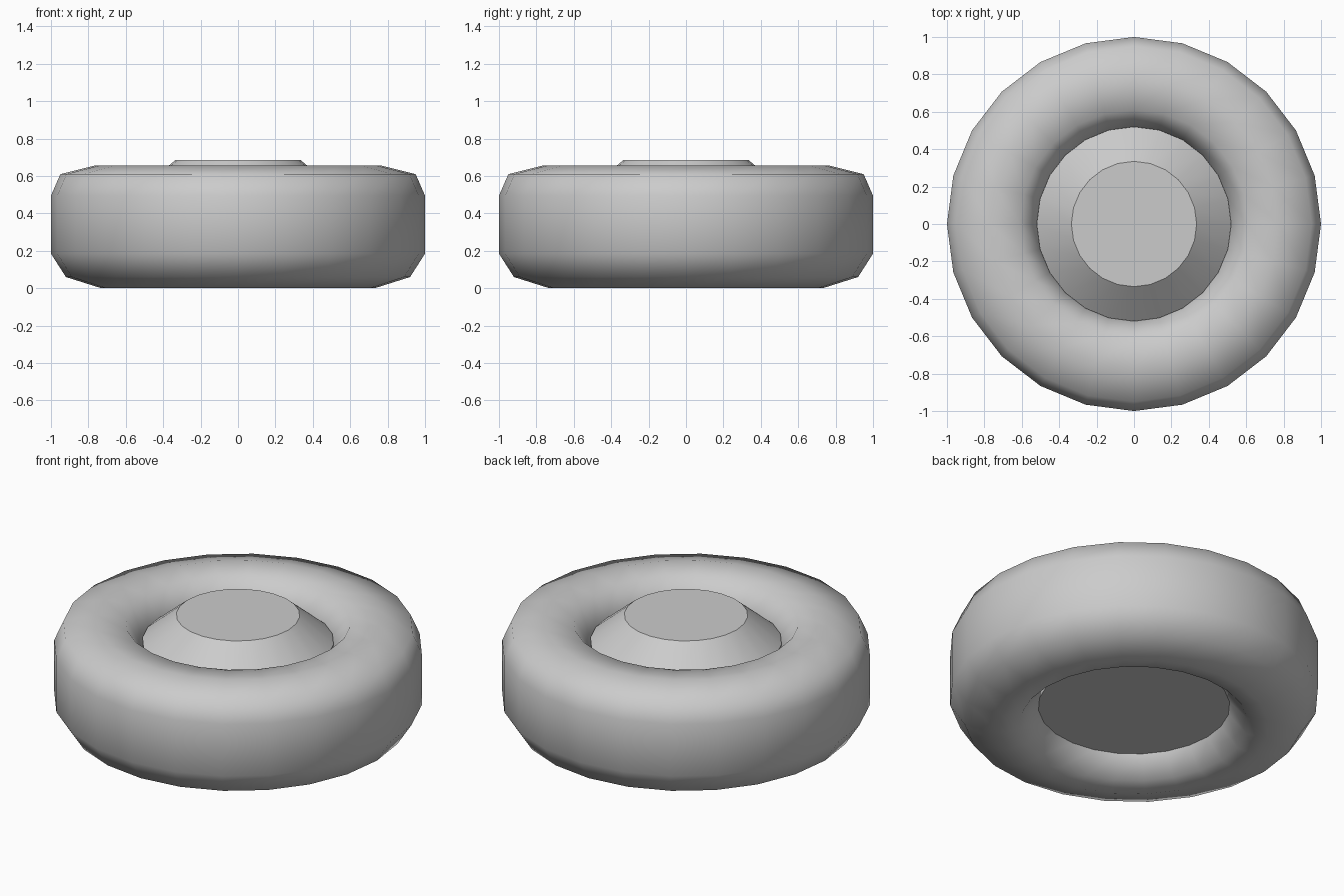
import bpy, bmesh, math

SEGMENTS = 24

cube = bpy.data.objects.get("Cube")
if cube:
    bpy.data.objects.remove(cube, do_unlink=True)

grey = bpy.data.materials.new("plain_grey")
grey.use_nodes = True
colour = (0.6, 0.6, 0.6, 1)
grey.diffuse_color = colour
grey.node_tree.nodes["Principled BSDF"].inputs["Base Color"].default_value = colour


def lathe(name, profile, closed=False, caps=False, sharp=None):
    """Turn a (radius, height) profile around the z axis."""
    bm = bmesh.new()
    rings = []
    for r, z in profile:
        angles = [2 * math.pi * i / SEGMENTS for i in range(SEGMENTS)]
        rings.append([bm.verts.new((r * math.cos(a), r * math.sin(a), z)) for a in angles])
    pairs = list(zip(rings, rings[1:]))
    if closed:
        pairs.append((rings[-1], rings[0]))
    for low, high in pairs:
        for i in range(SEGMENTS):
            j = (i + 1) % SEGMENTS
            bm.faces.new((low[i], low[j], high[j], high[i]))
    if caps:
        bm.faces.new(rings[0])
        bm.faces.new(rings[-1])
    bmesh.ops.recalc_face_normals(bm, faces=bm.faces)
    mesh = bpy.data.meshes.new(name)
    bm.to_mesh(mesh)
    bm.free()
    mesh.materials.append(grey)
    obj = bpy.data.objects.new(name, mesh)
    bpy.context.collection.objects.link(obj)
    bpy.ops.object.select_all(action="DESELECT")
    obj.select_set(True)
    bpy.context.view_layer.objects.active = obj
    if sharp:
        bpy.ops.object.shade_smooth_by_angle(angle=math.radians(sharp))
    else:
        bpy.ops.object.shade_smooth()
    return obj


# Rounded tyre, lying flat
lathe("tyre", [
    (0.52, 0.13), (0.62, 0.02), (0.73, 0.0), (0.92, 0.06), (1.0, 0.185),
    (1.0, 0.495), (0.95, 0.61), (0.77, 0.655), (0.61, 0.64), (0.52, 0.52),
], closed=True)

# Hub with a flat cap and sloping side, closed by the recessed back plate
lathe("hub", [(0.52, 0.13), (0.52, 0.53), (0.335, 0.685)], caps=True, sharp=30)
